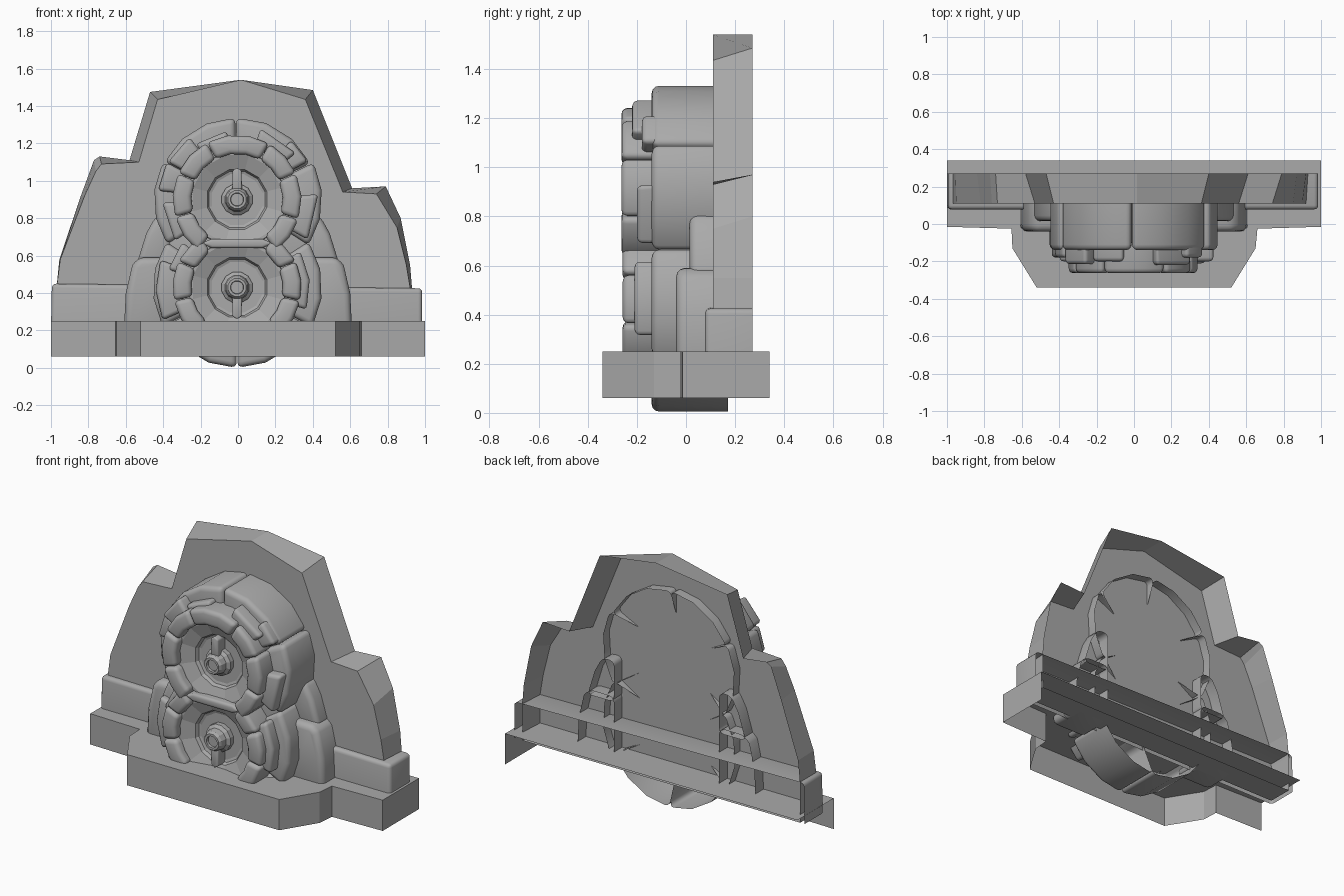
import bpy, bmesh
from math import sin, cos, radians, pi

if "Cube" in bpy.data.objects:
    bpy.data.objects.remove(bpy.data.objects["Cube"])

stone = bpy.data.materials.new("grey_stone")
stone.use_nodes = True
GREY = (0.4, 0.4, 0.4, 1)
stone.diffuse_color = GREY
stone.node_tree.nodes["Principled BSDF"].inputs["Base Color"].default_value = GREY


def finish(bm, name, smooth):
    mesh = bpy.data.meshes.new(name)
    bm.to_mesh(mesh)
    bm.free()
    mesh.materials.append(stone)
    ob = bpy.data.objects.new(name, mesh)
    bpy.context.collection.objects.link(ob)
    if smooth:
        bpy.ops.object.select_all(action='DESELECT')
        ob.select_set(True)
        bpy.context.view_layer.objects.active = ob
        bpy.ops.object.shade_smooth_by_angle(angle=radians(38))
    return ob


def shell(name, outline, near, far, bevel=0.0, rear=None, axis='y', skip=None):
    """Extruded outline, capped on the near side and open on the far side.
    Rear points may carry their own depth as a third value."""
    n = len(outline)
    rear = rear or outline
    area = sum(outline[i - 1][0] * outline[i][1] - outline[i][0] * outline[i - 1][1]
               for i in range(n))
    if area < 0:
        outline, rear = outline[::-1], rear[::-1]
    bm = bmesh.new()

    def put(p, d):
        return bm.verts.new((p[0], d, p[1]) if axis == 'y' else (p[0], p[1], d))
    f = [put(p, near) for p in outline]
    b = [put(p, p[2] if len(p) > 2 else far) for p in rear]
    bm.faces.new(f)
    for i in range(n):
        j = (i + 1) % n
        if skip is None or not skip(outline[i], outline[j]):
            bm.faces.new((f[j], f[i], b[i], b[j]))
    bm.normal_update()
    if bevel:
        edges = [e for e in bm.edges
                 if len(e.link_faces) == 2 and e.calc_face_angle() > radians(32)]
        bmesh.ops.bevel(bm, geom=edges, offset=bevel, segments=3, profile=0.5,
                        affect='EDGES', clamp_overlap=True)
    return finish(bm, name, bool(bevel))


CX = -0.005


def arc_stone(name, cz, r0, r1, a0, a1, near, far, bevel=0.025, inner_far=None):
    """Curved block between two radii and two angles."""
    steps = max(1, round((a1 - a0) / 23))
    angles = [radians(a0 + 0.3 + (a1 - a0 - 0.6) * i / steps) for i in range(steps + 1)]
    inner_far = far if inner_far is None else inner_far
    pts = [(CX + r1 * cos(a), cz + r1 * sin(a), far) for a in angles]
    pts += [(CX + r0 * cos(a), cz + r0 * sin(a), inner_far) for a in reversed(angles)]
    return shell(name, pts, near, far, bevel)


def lathe(name, cz, profile, sides):
    """Turned part facing the front; profile holds radius, y pairs."""
    bm = bmesh.new()
    rings = [[bm.verts.new((CX + r * cos(2 * pi * (k + 0.5) / sides), y,
                            cz + r * sin(2 * pi * (k + 0.5) / sides)))
              for k in range(sides)] for r, y in profile]
    for a, b in zip(rings, rings[1:]):
        for k in range(sides):
            m = (k + 1) % sides
            bm.faces.new((a[k], a[m], b[m], b[k]))
    bm.faces.new(rings[-1])
    return finish(bm, name, False)


# Base slab, open underneath, behind and at its right end
shell("base_slab", [(-1, 0.34), (-1, -0.015), (-0.655, -0.025), (-0.65, -0.13),
                    (-0.52, -0.34), (0.52, -0.34), (0.65, -0.13), (0.66, -0.025),
                    (1, -0.015), (1, 0.34)], 0.25, 0.06, axis='z',
      skip=lambda p, q: p[1] + q[1] > 0.6 or p[0] + q[0] < -1.9)

# Back wall with shoulders and a sloping rim
wall_rear = [(-0.97, 0.2), (-0.97, 0.43), (-0.955, 0.58), (-0.84, 0.92), (-0.77, 1.11),
             (-0.74, 1.13), (-0.58, 1.11), (-0.47, 1.475), (0.015, 1.54), (0.4, 1.485),
             (0.61, 0.96), (0.79, 0.97), (0.87, 0.8), (0.92, 0.55), (0.93, 0.43), (0.93, 0.2)]
wall_front = [(-0.97, 0.2), (-0.97, 0.43), (-0.95, 0.58), (-0.82, 0.92), (-0.76, 1.05),
              (-0.73, 1.09), (-0.53, 1.1), (-0.43, 1.435), (0.015, 1.54), (0.36, 1.435),
              (0.56, 0.94), (0.74, 0.93), (0.85, 0.75), (0.9, 0.55), (0.92, 0.43), (0.92, 0.2)]
shell("back_wall", wall_front, 0.11, 0.27, rear=wall_rear)

# Low ledge across the foot of the wall
shell("wall_ledge", [(-1, 0.2), (-0.995, 0.45), (0.985, 0.425), (0.985, 0.2)],
      0.078, 0.27, 0.022, skip=lambda p, q: p[1] + q[1] < 0.5)

# Buttress stones on both sides
for side, label in ((1, "left"), (-1, "right")):
    low = [(0.61, 0.2), (0.6, 0.4), (0.565, 0.55), (0.53, 0.59), (0.36, 0.59), (0.36, 0.2)]
    high = [(0.54, 0.56), (0.49, 0.72), (0.44, 0.81), (0.36, 0.81), (0.36, 0.56)]
    shell("lower_buttress_" + label, [(side * x, z) for x, z in low], -0.04, 0.19, 0.035)
    shell("upper_buttress_" + label, [(side * x, z) for x, z in high], 0.015, 0.19, 0.03)

# Large stones forming the deep figure-eight body
TOP, LOW = 0.9, 0.43
for a0, a1, r in ((-33, 26, 0.455), (26, 91, 0.437), (91, 153, 0.437), (153, 213, 0.445)):
    arc_stone("upper_body_stone", TOP, 0.2, r, a0, a1, -0.14, 0.17, 0.03, 0.08)
for a0, a1, r in ((-28, 33, 0.455), (147, 208, 0.45), (208, 270, 0.43), (270, 332, 0.43)):
    arc_stone("lower_body_stone", LOW, 0.2, r, a0, a1, -0.14, 0.17, 0.03, 0.08)
shell("body_neck", [(-0.37, 0.5), (0.37, 0.5), (0.37, 0.83), (-0.37, 0.83)], -0.115, 0.1, 0.02)

# Small stones tucked between the two rings
for cz, a0, a1, r, y in ((TOP, 98, 127, 0.37, -0.2), (TOP, 127, 152, 0.42, -0.215),
                         (TOP, 152, 174, 0.425, -0.18), (TOP, 182, 214, 0.4, -0.2),
                         (TOP, 38, 72, 0.4, -0.22), (TOP, 28, 48, 0.43, -0.18),
                         (TOP, -30, 4, 0.435, -0.2), (LOW, 160, 204, 0.435, -0.18),
                         (LOW, 140, 166, 0.38, -0.2), (LOW, -18, 30, 0.39, -0.21)):
    arc_stone("infill_stone", cz, 0.3, r, a0, a1, y, -0.1, 0.022)

# Raised front rings around both dials, joined by a saddle
for a0, a1 in ((-53, -18), (-18, 24), (24, 60), (60, 118), (118, 156), (156, 196), (196, 233)):
    arc_stone("upper_ring_stone", TOP, 0.245, 0.345, a0, a1, -0.263, -0.1)
for a0, a1 in ((-48, -12), (-12, 24), (24, 54), (126, 156), (156, 192), (192, 228)):
    arc_stone("lower_ring_stone", LOW, 0.245, 0.345, a0, a1, -0.258, -0.1)
shell("ring_saddle", [(-0.2, 0.665), (-0.14, 0.69), (0.13, 0.69), (0.19, 0.665),
                      (0.13, 0.64), (-0.14, 0.64)], -0.245, -0.1, 0.015)

# Recessed dials with knobs and a pointer each
for cz, up, label in ((TOP, 1, "upper"), (LOW, -1, "lower")):
    lathe(label + "_basin", cz, [(0.265, -0.12), (0.262, -0.21), (0.245, -0.21),
                                 (0.165, -0.18), (0.155, -0.16), (0.14, -0.155)], 12)
    lathe(label + "_knob", cz, [(0.085, -0.15), (0.085, -0.185), (0.066, -0.2),
                                (0.06, -0.235), (0.05, -0.25), (0.036, -0.25),
                                (0.034, -0.235)], 12)
    shell(label + "_pointer", [(CX - 0.026, cz + up * 0.05), (CX + 0.026, cz + up * 0.05),
                               (CX + 0.024, cz + up * 0.155), (CX, cz + up * 0.17),
                               (CX - 0.024, cz + up * 0.155)], -0.225, -0.15, 0.008)
